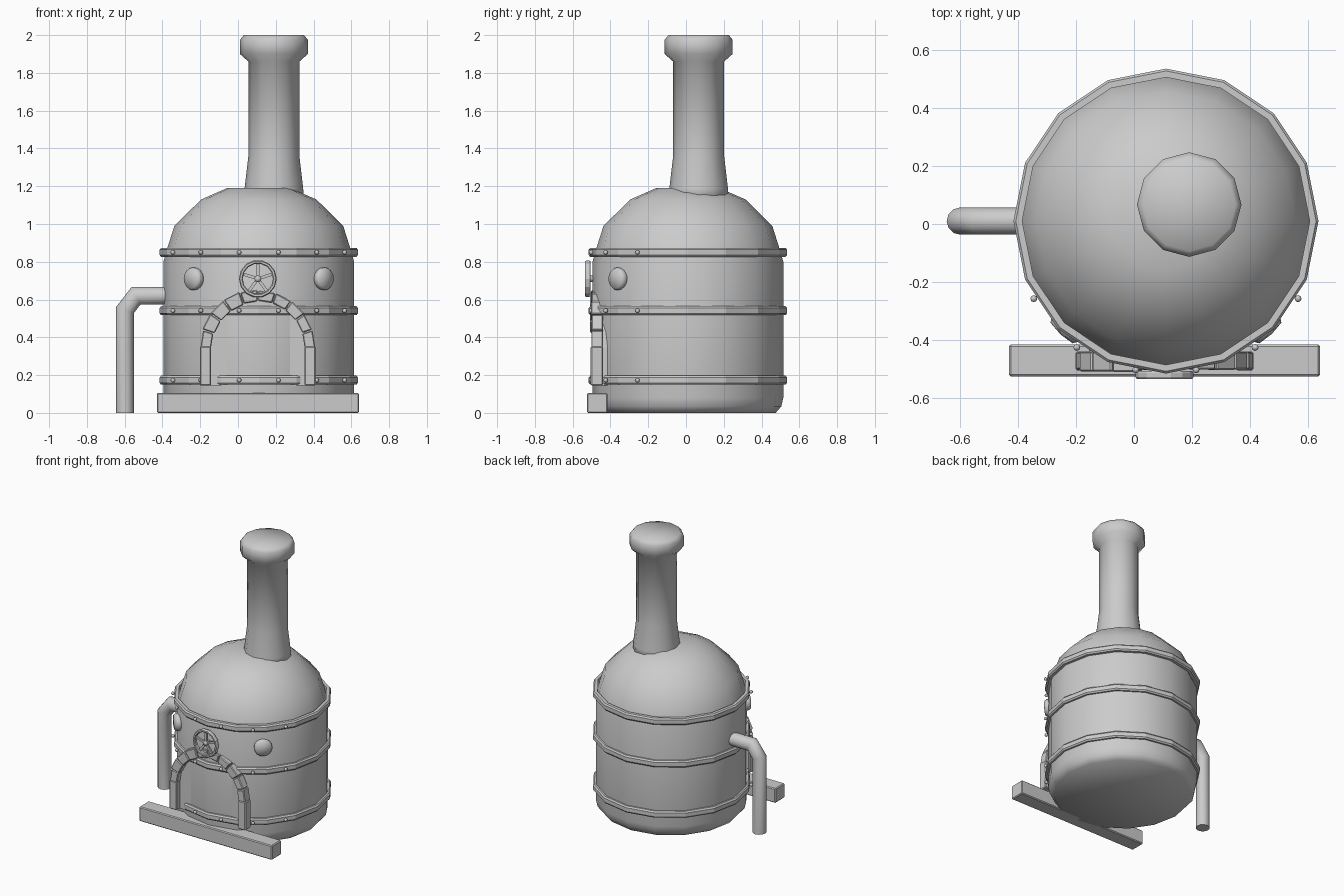
import bpy, bmesh, random
from math import sin, cos, pi, radians
from mathutils import Vector, Matrix

if "Cube" in bpy.data.objects:
    bpy.data.objects.remove(bpy.data.objects["Cube"], do_unlink=True)

random.seed(4)
CX, CY = 0.11, 0.01          # axis of the boiler
ARCH_X, ARCH_Z = 0.105, 0.345

grey = bpy.data.materials.new("plain grey")
grey.use_nodes = True
grey.diffuse_color = (0.6, 0.6, 0.6, 1)
grey.node_tree.nodes["Principled BSDF"].inputs["Base Color"].default_value = (0.6, 0.6, 0.6, 1)


def finish(name, bm, smooth=False, matrix=Matrix()):
    bmesh.ops.recalc_face_normals(bm, faces=bm.faces)
    for f in bm.faces:
        f.smooth = smooth
    mesh = bpy.data.meshes.new(name)
    bm.to_mesh(mesh)
    bm.free()
    mesh.materials.append(grey)
    ob = bpy.data.objects.new(name, mesh)
    ob.matrix_world = matrix
    bpy.context.collection.objects.link(ob)
    return ob


def lathe(name, profile, sides, matrix, smooth=True, loop=False):
    """Spin (radius, height) points round z; loop joins the last to the first."""
    bm = bmesh.new()
    rings = []
    for r, z in profile:
        if r == 0:
            rings.append([bm.verts.new((0, 0, z))] * sides)
        else:
            rings.append([bm.verts.new((r * cos(2 * pi * i / sides), r * sin(2 * pi * i / sides), z))
                          for i in range(sides)])
    pairs = list(zip(rings, rings[1:]))
    if loop:
        pairs.append((rings[-1], rings[0]))
    for a, b in pairs:
        for i in range(sides):
            j = (i + 1) % sides
            quad = list(dict.fromkeys((a[i], a[j], b[j], b[i])))
            bm.faces.new(quad)
    return finish(name, bm, smooth, matrix)


def block(name, size, matrix, bevel=0.006):
    bm = bmesh.new()
    bmesh.ops.create_cube(bm, size=1)
    bmesh.ops.scale(bm, vec=size, verts=bm.verts)
    if bevel:
        bmesh.ops.bevel(bm, geom=bm.edges[:], offset=bevel, segments=1, affect='EDGES')
    return finish(name, bm, matrix=matrix)


def at(x, y, z):
    return Matrix.Translation((x, y, z))


def facing(x, y, z, direction):
    """Place a part so that its z axis points along direction."""
    return at(x, y, z) @ Vector(direction).to_track_quat('Z', 'Y').to_matrix().to_4x4()


# Boiler with domed top
lathe("boiler", [(0, 0), (0.465, 0), (0.495, 0.035), (0.505, 0.08), (0.505, 0.8), (0.485, 0.87),
                 (0.447, 0.99), (0.305, 1.13), (0.168, 1.19), (0, 1.192)], 16, at(CX, CY, 0))

# Chimney with flared cap
lathe("chimney", [(0, 1.12), (0.16, 1.12), (0.155, 1.19), (0.135, 1.36), (0.135, 1.86), (0.18, 1.9),
                  (0.18, 1.975), (0.16, 2), (0, 2)], 12, at(0.19, 0.067, 0))

# Bands and their front rivets
for label, z in (("lower", 0.173), ("middle", 0.541), ("upper", 0.85)):
    lathe(label + "_band", [(0.495, -0.024), (0.517, -0.024), (0.525, -0.014), (0.525, 0.014),
                            (0.517, 0.024), (0.495, 0.024)], 16, at(CX, CY, z), False, True)
    for side in (-1, 1):
        for n, (dx, y) in enumerate(((0.104, -0.502), (0.307, -0.425), (0.455, -0.257))):
            bm = bmesh.new()
            bmesh.ops.create_uvsphere(bm, u_segments=8, v_segments=6, radius=0.012)
            finish(f"{label}_rivet_{n}", bm, True, at(CX + side * dx, y, z))

# Round domed studs either side of the wheel
for side, label in ((-1, "right"), (1, "left")):
    a = radians(43)
    d = Vector((side * sin(a), -cos(a), 0))
    lathe(label + "_stud", [(0, -0.02), (0.06, -0.02), (0.06, 0.012), (0.052, 0.025), (0, 0.031)], 16,
          facing(CX + 0.502 * d.x, CY + 0.502 * d.y, 0.71, d))

# Hand wheel
wheel = facing(ARCH_X, -0.52, 0.71, (0, -1, 0))
lathe("wheel_rim", [(0.08, -0.009), (0.085, -0.014), (0.095, -0.014), (0.1, -0.007), (0.1, 0.007),
                    (0.095, 0.014), (0.085, 0.014), (0.08, 0.009)], 14, wheel, False, True)
lathe("wheel_hub", [(0, -0.035), (0.016, -0.035), (0.018, 0.01), (0, 0.014)], 8, wheel)
for i in range(5):
    block("wheel_spoke", (0.075, 0.016, 0.012),
          wheel @ Matrix.Rotation(radians(18 + 72 * i), 4, 'Z') @ at(0.046, 0, 0), 0)

# Door panel behind the arch
bm = bmesh.new()
outline = [(-0.26, -0.2), (0.26, -0.2)] + [(0.26 * cos(pi * i / 10), 0.26 * sin(pi * i / 10)) for i in range(11)]
face = bm.faces.new([bm.verts.new((x, 0, z)) for x, z in outline])
depth = bmesh.ops.extrude_face_region(bm, geom=[face])["geom"]
bmesh.ops.translate(bm, vec=(0, 0.09, 0), verts=[v for v in depth if isinstance(v, bmesh.types.BMVert)])
finish("door", bm, matrix=at(ARCH_X, -0.462, ARCH_Z))

# Arch of wedge blocks on two posts
for side, label in ((-1, "right"), (1, "left")):
    block(label + "_arch_post", (0.06, 0.065, 0.208), at(ARCH_X + side * 0.277, -0.472, 0.249))
count = 10
for i in range(count):
    bm = bmesh.new()
    a0, a1 = pi * i / count + 0.008, pi * (i + 1) / count - 0.008
    grow = random.uniform(-0.005, 0.006)
    corners = [(r * cos(a), r * sin(a)) for r, a in
               ((0.245 - grow, a0), (0.306 + grow, a0), (0.306 + grow, a1), (0.245 - grow, a1))]
    bottom = [bm.verts.new((x, -0.032 - grow, z)) for x, z in corners]
    top = [bm.verts.new((x, 0.032, z)) for x, z in corners]
    bm.faces.new(bottom)
    bm.faces.new(top)
    for k in range(4):
        bm.faces.new((bottom[k], bottom[k - 1], top[k - 1], top[k]))
    bmesh.ops.recalc_face_normals(bm, faces=bm.faces)
    bmesh.ops.bevel(bm, geom=bm.edges[:], offset=0.005, segments=1, affect='EDGES')
    finish("arch_stone", bm, matrix=at(ARCH_X, -0.472, ARCH_Z))

# Front sill beam
block("sill_beam", (1.07, 0.11, 0.105), at(0.105, -0.47, 0.0525))

# Side pipe: octagon-like section swept along a bent path
path = [Vector(p) for p in ((-0.598, 0, 0), (-0.598, 0, 0.545), (-0.54, 0, 0.62), (-0.36, 0, 0.62))]
bm = bmesh.new()
rings = []
for i, p in enumerate(path):
    before = (p - path[i - 1]).normalized() if i else Vector((0, 0, 1))
    after = (path[i + 1] - p).normalized() if i < len(path) - 1 else before
    t = (before + after).normalized()
    across = Vector((t.z, 0, -t.x)) / max(t.dot(before), 0.5)
    rings.append([bm.verts.new(p + 0.047 * (across * cos(2 * pi * k / 12) + Vector((0, sin(2 * pi * k / 12), 0))))
                  for k in range(12)])
for a, b in zip(rings, rings[1:]):
    for k in range(12):
        bm.faces.new((a[k - 1], a[k], b[k], b[k - 1]))
bm.faces.new(rings[0])
bm.faces.new(rings[-1])
pipe = finish("side_pipe", bm, True, at(0, 0.01, 0))
bpy.ops.object.select_all(action='DESELECT')
pipe.select_set(True)
bpy.context.view_layer.objects.active = pipe
bpy.ops.object.shade_smooth_by_angle(angle=radians(55))
